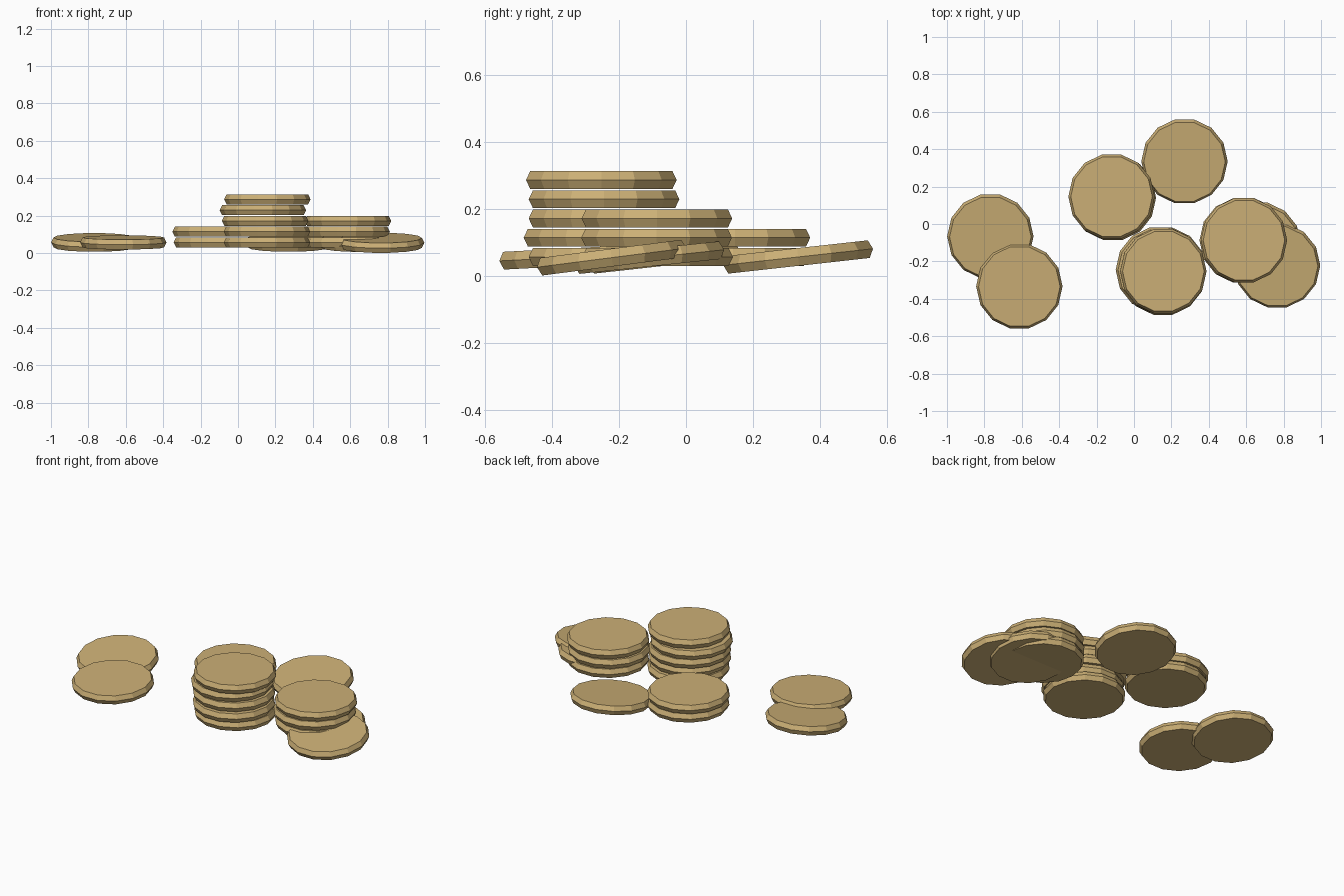
import bpy, bmesh
from math import cos, sin, pi, radians

if "Cube" in bpy.data.objects:
    bpy.data.objects.remove(bpy.data.objects["Cube"])

SIDES = 14
R_FACE, R_RIM, HALF = 0.218, 0.231, 0.0265
PITCH, BASE = 0.0575, 0.057

gold = bpy.data.materials.new("gold")
gold.diffuse_color = (0.6, 0.43, 0.18, 1)
gold.use_nodes = True
gold.node_tree.nodes["Principled BSDF"].inputs["Base Color"].default_value = gold.diffuse_color

# Coin: three rings (bottom face, widest rim, top face), flat shaded
mesh = bpy.data.meshes.new("coin")
bm = bmesh.new()
rings = []
for r, z in ((R_FACE, -HALF), (R_RIM, 0), (R_FACE, HALF)):
    rings.append([bm.verts.new((r * cos(2 * pi * i / SIDES), r * sin(2 * pi * i / SIDES), z))
                  for i in range(SIDES)])
for low, high in zip(rings, rings[1:]):
    for i in range(SIDES):
        j = (i + 1) % SIDES
        bm.faces.new((low[i], low[j], high[j], high[i]))
bm.faces.new(rings[0][::-1])
bm.faces.new(rings[-1])
bm.to_mesh(mesh)
bm.free()
mesh.materials.append(gold)


def coin(name, x, y, z, tilt=0):
    ob = bpy.data.objects.new(name, mesh)
    ob.location = (x, y, z)
    ob.rotation_euler = (radians(tilt), 0, 0)
    bpy.context.collection.objects.link(ob)


# Stacks, listed from the bottom coin up
stacks = {
    "tall_stack_coin": [(0.155, -0.245), (0.155, -0.26), (0.145, -0.245), (0.133, -0.245), (0.157, -0.253)],
    "middle_stack_coin": [(0.588, -0.085), (0.581, -0.088), (0.588, -0.087)],
    "short_stack_coin": [(-0.113, 0.14), (-0.12, 0.146)],
}
for name, spots in stacks.items():
    for level, (x, y) in enumerate(spots):
        coin(f"{name}_{level + 1}", x, y, BASE + level * PITCH)

# Loose coins, tipped up towards the back
coin("loose_coin_right", 0.765, -0.222, 0.055, 7.3)
coin("loose_coin_under_stack", 0.663, -0.11, 0.055, 6)
coin("loose_coin_back", 0.27, 0.335, 0.057, 6.3)
coin("loose_coin_left", -0.768, -0.066, 0.057, 6.3)
coin("loose_coin_front_left", -0.613, -0.333, 0.057, 3)
